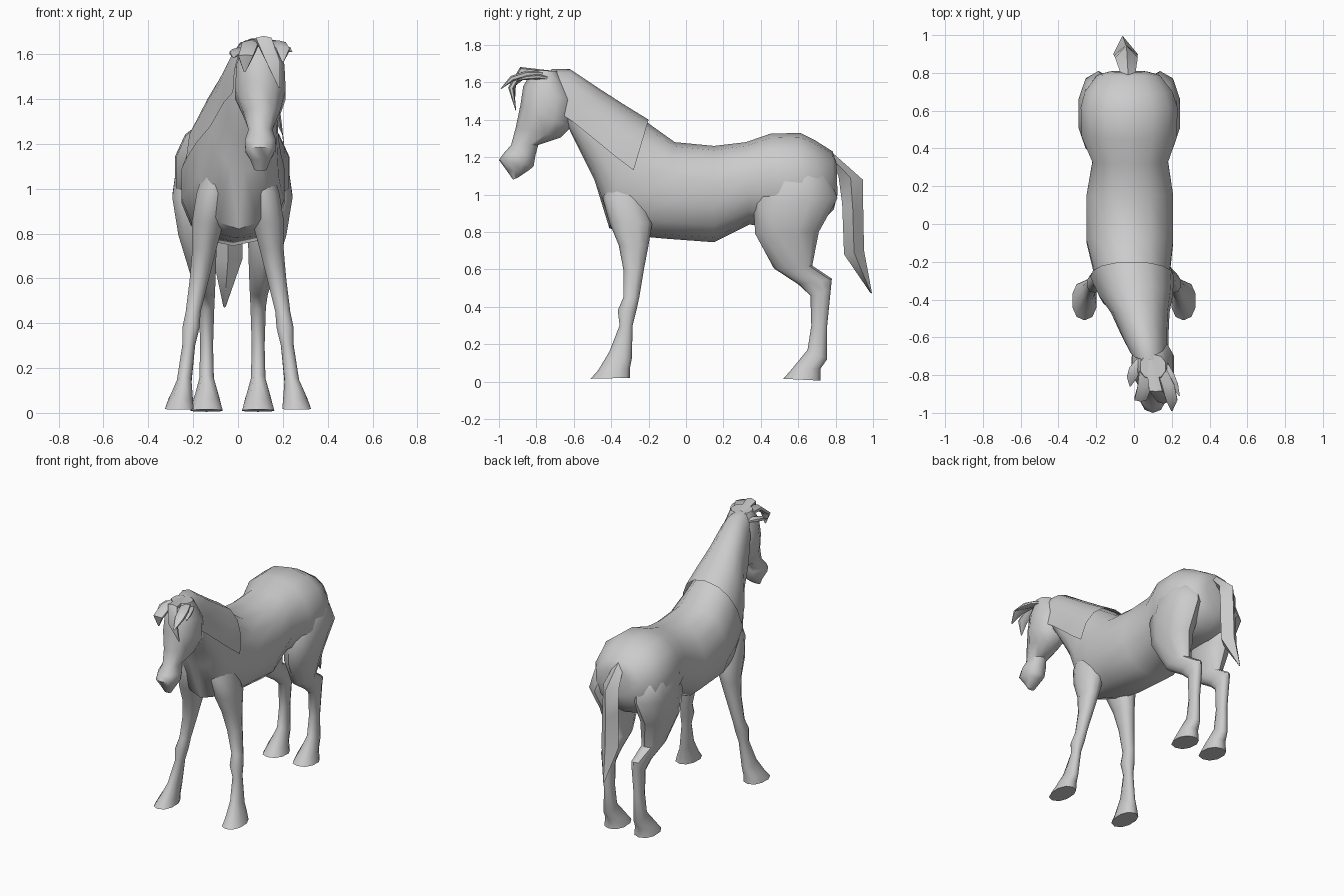
import bpy, math

grey = bpy.data.materials.new("grey coat")
grey.diffuse_color = (0.6, 0.6, 0.6, 1)


def make(name, verts, faces, angle=50):
    mesh = bpy.data.meshes.new(name)
    mesh.from_pydata(verts, [], faces)
    mesh.materials.append(grey)
    ob = bpy.data.objects.new(name, mesh)
    bpy.context.collection.objects.link(ob)
    bpy.ops.object.select_all(action='DESELECT')
    ob.select_set(True)
    bpy.context.view_layer.objects.active = ob
    bpy.ops.object.mode_set(mode='EDIT')
    bpy.ops.mesh.select_all(action='SELECT')
    bpy.ops.mesh.normals_make_consistent(inside=False)
    bpy.ops.object.mode_set(mode='OBJECT')
    bpy.ops.object.shade_smooth_by_angle(angle=math.radians(angle))
    return ob


def loft(name, rings, n=10, arc=None, power=0.9):
    """Each ring: y, z of one edge, y, z of the opposite edge, centre x, half width."""
    verts, faces = [], []
    bend = lambda v: math.copysign(abs(v) ** power, v)
    count = n + 1 if arc else n
    for y0, z0, y1, z1, cx, w in rings:
        for i in range(count):
            a = (i / n - 0.5) * arc if arc else 2 * math.pi * i / n
            c, s = bend(math.cos(a)), bend(math.sin(a))
            verts.append((cx + w * s, (y0 + y1 + (y0 - y1) * c) / 2,
                          (z0 + z1 + (z0 - z1) * c) / 2))
    for r in range(len(rings) - 1):
        for i in range(n):
            j = (i + 1) % count
            a, b = r * count, (r + 1) * count
            faces.append((a + i, a + j, b + j, b + i))
    if not arc:
        faces.append(tuple(range(n)))
        faces.append(tuple(range(len(verts) - n, len(verts))))
    return make(name, verts, faces)


# Torso and neck, from rump to poll
loft("body", [
    (.805, 1.17, .81, 1.0, -.03, .10), (.785, 1.23, .79, .92, -.03, .17),
    (.69, 1.29, .72, .85, -.028, .237), (.61, 1.33, .63, .82, -.026, .262),
    (.45, 1.325, .48, .82, -.025, .258), (.32, 1.28, .34, .84, -.02, .205),
    (.15, 1.26, .15, .745, -.022, .235), (-.06, 1.28, -.12, .765, -.022, .235),
    (-.2, 1.38, -.28, .78, -.012, .208), (-.32, 1.465, -.41, .82, .003, .182),
    (-.46, 1.555, -.49, 1.08, .03, .145), (-.58, 1.635, -.55, 1.20, .055, .115),
    (-.72, 1.66, -.62, 1.34, .08, .09)], n=14)

# Head and muzzle
loft("head", [
    (-.82, 1.665, -.69, 1.66, .1, .07), (-.87, 1.58, -.60, 1.50, .1, .112),
    (-.885, 1.48, -.615, 1.36, .1, .118), (-.91, 1.36, -.67, 1.305, .105, .085),
    (-.935, 1.265, -.79, 1.265, .1, .056), (-.975, 1.22, -.805, 1.21, .1, .072),
    (-1.0, 1.185, -.815, 1.15, .1, .07), (-.96, 1.13, -.84, 1.13, .1, .048),
    (-.925, 1.08, -.9, 1.09, .1, .028)])

# Mane sheet draped over the neck
loft("mane", [
    (-.2, 1.4, -.36, .86, -.01, .222), (-.33, 1.48, -.43, .93, .01, .195),
    (-.47, 1.57, -.47, .99, .033, .155), (-.62, 1.67, -.58, 1.10, .06, .122),
    (-.72, 1.67, -.61, 1.19, .08, .102)], n=8, arc=math.pi)

# Legs with hooves, one pair at each end, tops buried in the torso
hind = [
    (.5, 1.2, .7, 1.2, .10, .10), (.41, 1.08, .77, 1.09, .135, .122),
    (.36, .95, .81, .98, .163, .110), (.37, .79, .71, .80, .155, .09),
    (.47, .605, .675, .62, .13, .058),
    (.6, .52, .78, .55, .118, .042), (.665, .46, .775, .5, .115, .036),
    (.67, .3, .755, .3, .115, .03), (.65, .17, .755, .12, .115, .034),
    (.56, .06, .72, .07, .115, .06), (.52, .015, .72, .005, .115, .075)]
fore = [
    (-.42, 1.15, -.25, 1.12, .075, .06), (-.445, .98, -.22, .98, .11, .078),
    (-.41, .85, -.18, .85, .135, .074),
    (-.36, .73, -.2, .73, .15, .056), (-.335, .6, -.225, .6, .172, .045),
    (-.335, .45, -.25, .45, .2, .035), (-.365, .38, -.265, .38, .21, .04),
    (-.355, .3, -.285, .3, .22, .03), (-.41, .16, -.29, .12, .24, .034),
    (-.47, .06, -.3, .07, .255, .056), (-.51, .015, -.3, .02, .262, .067)]
for label, rings, mid in (("hind_leg", hind, -.025), ("front_leg", fore, 0)):
    for side, s in (("left", -1), ("right", 1)):
        loft(f"{label}_{side}", [(*r[:4], mid + s * r[4], r[5]) for r in rings], n=10)

# Tail
loft("tail", [
    (.77, 1.235, .79, 1.15, -.03, .035), (.945, 1.08, .815, 1.10, -.04, .06),
    (.948, .9, .835, .95, -.043, .062), (.952, .7, .845, .68, -.045, .066),
    (.995, .47, .985, .475, -.06, .005)], n=4, power=1)


# Forelock locks and ears: flat tapered rings that follow a curved path
def lock(name, path, w):
    rings = []
    for i, (x, y, z) in enumerate(path):
        p, q = path[max(i - 1, 0)], path[min(i + 1, len(path) - 1)]
        dy, dz = q[1] - p[1], q[2] - p[2]
        size = w * (.7, 1, .9, .1)[i]
        k = size * .45 / math.hypot(dy, dz)
        rings.append((y + dz * k, z - dy * k, y - dz * k, z + dy * k, x, size))
    loft(name, rings, n=6, power=1)


lock("forelock_middle", [(.085, -.72, 1.65), (.115, -.88, 1.665),
                         (.155, -.935, 1.57), (.185, -.91, 1.45)], .04)
lock("forelock_left", [(.06, -.72, 1.645), (.055, -.86, 1.645),
                       (.035, -.925, 1.59), (.03, -.915, 1.52)], .042)
lock("forelock_right", [(.125, -.72, 1.645), (.18, -.85, 1.645),
                        (.2, -.93, 1.62), (.2, -.99, 1.565)], .038)
lock("ear_left", [(.04, -.71, 1.61), (.005, -.76, 1.615),
                  (-.01, -.81, 1.605), (-.02, -.86, 1.585)], .035)
lock("ear_right", [(.15, -.72, 1.62), (.185, -.79, 1.63),
                   (.21, -.85, 1.625), (.24, -.91, 1.61)], .03)
